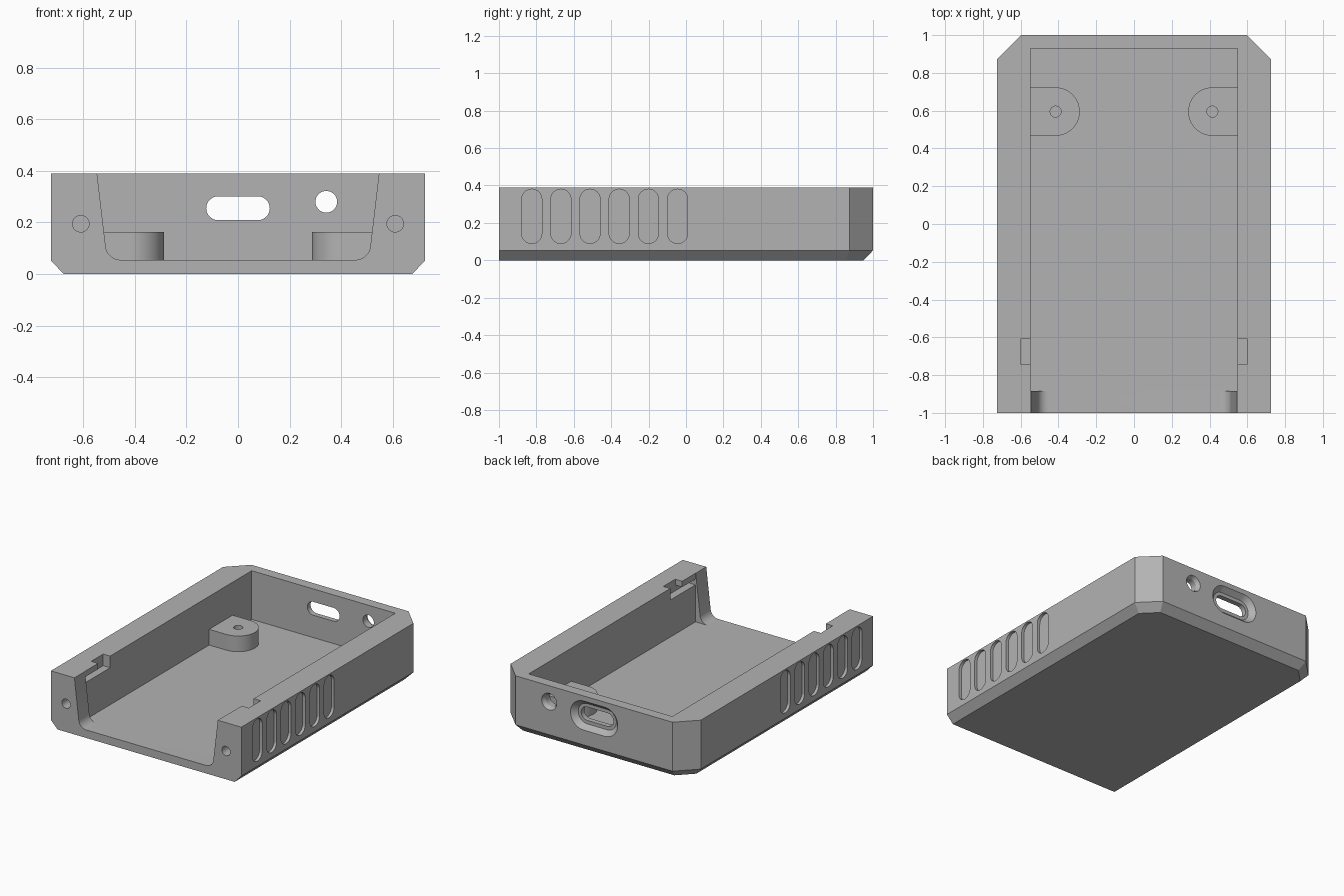
import bpy, bmesh, math

if "Cube" in bpy.data.objects:
    bpy.data.objects.remove(bpy.data.objects["Cube"])

grey = bpy.data.materials.new("plain grey")
grey.diffuse_color = (0.45, 0.45, 0.45, 1)
grey.use_nodes = True
grey.node_tree.nodes["Principled BSDF"].inputs["Base Color"].default_value = grey.diffuse_color


def loft(name, rings):
    """Closed solid through rings of equal point count."""
    bm = bmesh.new()
    vs = [[bm.verts.new(p) for p in r] for r in rings]
    n = len(vs[0])
    for a, b in zip(vs, vs[1:]):
        for i in range(n):
            j = (i + 1) % n
            bm.faces.new((a[i], a[j], b[j], b[i]))
    bm.faces.new(vs[0])
    bm.faces.new(vs[-1])
    bmesh.ops.recalc_face_normals(bm, faces=bm.faces)
    me = bpy.data.meshes.new(name)
    bm.to_mesh(me)
    bm.free()
    me.materials.append(grey)
    ob = bpy.data.objects.new(name, me)
    bpy.context.collection.objects.link(ob)
    return ob


def box(x0, x1, y0, y1, z0, z1):
    plan = [(x0, y0), (x1, y0), (x1, y1), (x0, y1)]
    return loft("cutter", [[(x, y, z) for x, y in plan] for z in (z0, z1)])


def pill(cu, cv, hu, hv, seg=12):
    """Rounded slot outline; a circle when hu == hv."""
    r = min(hu, hv)
    pts = []
    for k in range(4):
        su, sv = ((1, 1), (-1, 1), (-1, -1), (1, -1))[k]
        for i in range(seg + 1):
            a = math.pi / 2 * (k + i / seg)
            p = (cu + su * (hu - r) + r * math.cos(a), cv + sv * (hv - r) + r * math.sin(a))
            if not pts or math.dist(p, pts[-1]) > 1e-5:
                pts.append(p)
    if math.dist(pts[0], pts[-1]) < 1e-5:
        pts.pop()
    return pts


def along_y(*sections):
    return loft("cutter", [[(u, y, v) for u, v in pts] for y, pts in sections])


def cut(body, cutter):
    m = body.modifiers.new("cut", 'BOOLEAN')
    m.operation, m.solver, m.object = 'DIFFERENCE', 'EXACT', cutter
    bpy.context.view_layer.objects.active = body
    bpy.ops.object.modifier_apply(modifier=m.name)
    bpy.data.objects.remove(cutter)


def smooth(ob):
    bpy.ops.object.select_all(action='DESELECT')
    ob.select_set(True)
    bpy.context.view_layer.objects.active = ob
    bpy.ops.object.shade_smooth_by_angle(angle=math.radians(30))


# Outer case with chamfered back corners and lower edge
def plan(x, y, cx, cy, z):
    return [(-x, -1, z), (x, -1, z), (x, cy, z), (cx, y, z), (-cx, y, z), (-x, cy, z)]


case = loft("case", [plan(0.675, 0.95, 0.577, 0.852, 0),
                     plan(0.725, 1, 0.598, 0.873, 0.053),
                     plan(0.725, 1, 0.598, 0.873, 0.39)])

# Inner tray
cut(case, box(-0.547, 0.547, -0.885, 0.93, 0.055, 0.5))

# Open front mouth with sloped sides and rounded lower corners
half = [(0.56, 0.5), (0.546, 0.39)]
for i in range(9):
    a = math.radians(-8 - 82 * i / 8)
    half.append((0.455 + 0.058 * math.cos(a), 0.113 + 0.058 * math.sin(a)))
mouth = half + [(-x, z) for x, z in reversed(half)]
cut(case, along_y((-1.1, mouth), (-0.88, mouth)))

for s in (-1, 1):
    # Lid latch: drop-in notch and sliding channel
    xa, xb = sorted((s * 0.5, s * 0.6))
    cut(case, box(xa, xb, -0.74, -0.61, 0.31, 0.5))
    cut(case, box(xa, xb, -0.884, -0.61, 0.31, 0.35))
    # Front screw holes
    hole = pill(s * 0.609, 0.195, 0.032, 0.032)
    cut(case, along_y((-1.1, hole), (-0.78, hole)))
    # Grip recesses
    for i in range(6):
        slot = pill(-0.825 + 0.156 * i, 0.235, 0.054, 0.145)
        cut(case, loft("cutter", [[(s * x, y, z) for y, z in slot] for x in (0.705, 0.8)]))

# Back charging port: tapered recess then through slot
cut(case, along_y((0.965, pill(0, 0.255, 0.145, 0.07)), (1.0, pill(0, 0.255, 0.18, 0.1)),
                  (1.05, pill(0, 0.255, 0.18, 0.1))))
port = pill(0, 0.255, 0.123, 0.046)
cut(case, along_y((0.85, port), (1.1, port)))

# Back round hole with countersink
cut(case, along_y((0.975, pill(0.342, 0.28, 0.042, 0.042)), (1.0, pill(0.342, 0.28, 0.057, 0.057)),
                  (1.05, pill(0.342, 0.28, 0.057, 0.057))))
jack = pill(0.342, 0.28, 0.042, 0.042)
cut(case, along_y((0.85, jack), (1.1, jack)))
smooth(case)

# Screw bosses on the floor against the side walls
for s, name in ((-1, "left_boss"), (1, "right_boss")):
    outline = [(s * 0.55, 0.467), (s * 0.55, 0.723)]
    for i in range(25):
        a = math.pi / 2 + math.pi * i / 24
        outline.append((s * (0.415 + 0.128 * math.cos(a)), 0.595 + 0.128 * math.sin(a)))
    boss = loft(name, [[(x, y, z) for x, y in outline] for z in (0.05, 0.163)])
    hole = pill(s * 0.415, 0.595, 0.029, 0.029)
    cut(boss, loft("cutter", [[(x, y, z) for x, y in hole] for z in (0.06, 0.3)]))
    smooth(boss)
